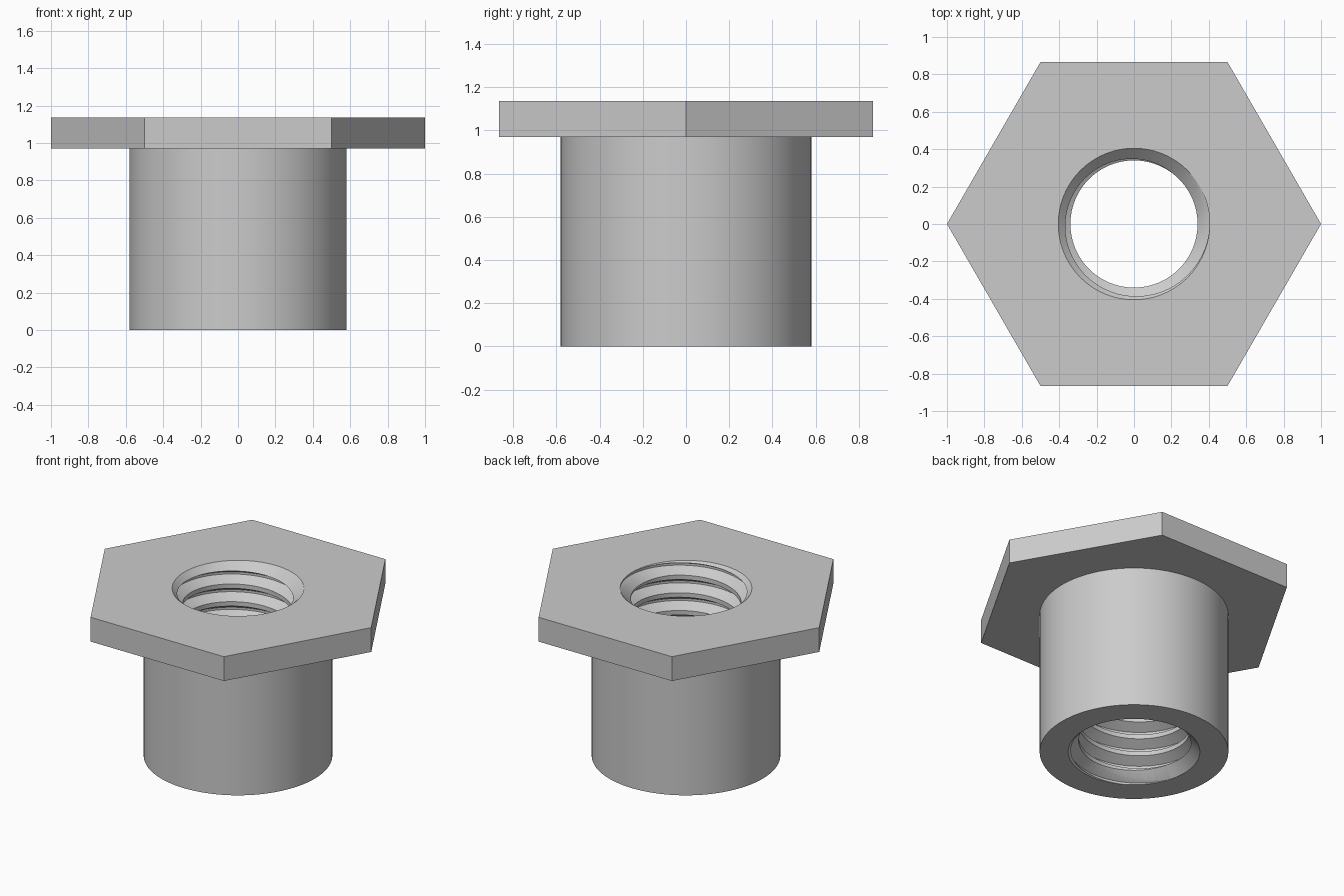
import bpy, bmesh, math

cube = bpy.data.objects.get("Cube")
if cube:
    bpy.data.objects.remove(cube, do_unlink=True)

HEIGHT, FLANGE_Z, BARREL_R = 1.135, 0.97, 0.58
MAJOR, MINOR, PITCH = 0.405, 0.34, 0.12
SINK = 0.1
SIDES = 96

grey = bpy.data.materials.new("plain grey")
grey.use_nodes = True
grey.diffuse_color = (0.6, 0.6, 0.6, 1)
grey.node_tree.nodes["Principled BSDF"].inputs["Base Color"].default_value = (0.6, 0.6, 0.6, 1)


def polar(r, a, z):
    return (r * math.cos(a), r * math.sin(a), z)


def finish(bm, name):
    bmesh.ops.recalc_face_normals(bm, faces=bm.faces)
    mesh = bpy.data.meshes.new(name)
    bm.to_mesh(mesh)
    bm.free()
    mesh.materials.append(grey)
    obj = bpy.data.objects.new(name, mesh)
    bpy.context.collection.objects.link(obj)
    return obj


def hexagon(a):
    return math.cos(math.pi / 6) / math.cos(a % (math.pi / 3) - math.pi / 6)


def circle(r):
    return lambda a: r


# Barrel, hexagonal flange and countersunk pilot hole as one ring of sections
def make_body():
    sections = [
        (circle(MAJOR), 0), (circle(BARREL_R), 0), (circle(BARREL_R), FLANGE_Z),
        (hexagon, FLANGE_Z), (hexagon, HEIGHT), (circle(MAJOR), HEIGHT),
        (circle(MAJOR - SINK), HEIGHT - SINK), (circle(MAJOR - SINK), SINK),
    ]
    bm = bmesh.new()
    angles = [math.tau * i / SIDES for i in range(SIDES)]
    rings = [[bm.verts.new(polar(f(a), a, z)) for a in angles] for f, z in sections]
    for k, low in enumerate(rings):
        high = rings[(k + 1) % len(rings)]
        for i in range(SIDES):
            j = (i + 1) % SIDES
            bm.faces.new((low[i], low[j], high[j], high[i]))
    return finish(bm, "threaded_hex_bushing")


# Right-handed helical tap, longer than the bushing
def make_tap():
    profile = [(MAJOR, -PITCH / 8), (MAJOR, 0),
               (MINOR, PITCH * 5 / 16), (MINOR, PITCH * 9 / 16)]
    turns = 14
    start = HEIGHT - 12 * PITCH
    last = turns * SIDES
    bm = bmesh.new()
    rows = []
    for i in range(last + SIDES + 1):
        a = math.tau * i / SIDES
        points = profile if i <= last else profile[:1]
        rows.append([bm.verts.new(polar(r, a, start + PITCH * i / SIDES + z))
                     for r, z in points])
    for i in range(last):
        here = rows[i] + [rows[i + SIDES][0]]
        there = rows[i + 1] + [rows[i + 1 + SIDES][0]]
        for k in range(4):
            bm.faces.new((here[k], there[k], there[k + 1], here[k + 1]))
    # Close each end with a fan around the axis
    for first in (0, last):
        loop = [rows[first + i][0] for i in range(SIDES + 1)] + rows[first][:0:-1]
        hub = bm.verts.new((0, 0, (loop[0].co.z + loop[SIDES].co.z) / 2))
        for p, q in zip(loop, loop[1:] + loop[:1]):
            bm.faces.new((hub, p, q))
    bmesh.ops.triangulate(bm, faces=bm.faces)
    return finish(bm, "thread_cutter")


bushing = make_body()
tap = make_tap()
tap.hide_render = True

# Cut the thread, then drop the cutter
cut = bushing.modifiers.new("thread", 'BOOLEAN')
cut.operation = 'DIFFERENCE'
cut.solver = 'EXACT'
cut.object = tap
bpy.ops.object.select_all(action='DESELECT')
bushing.select_set(True)
bpy.context.view_layer.objects.active = bushing
bpy.ops.object.modifier_apply(modifier=cut.name)
bpy.data.objects.remove(tap, do_unlink=True)
bpy.ops.object.shade_smooth_by_angle(angle=math.radians(25))
